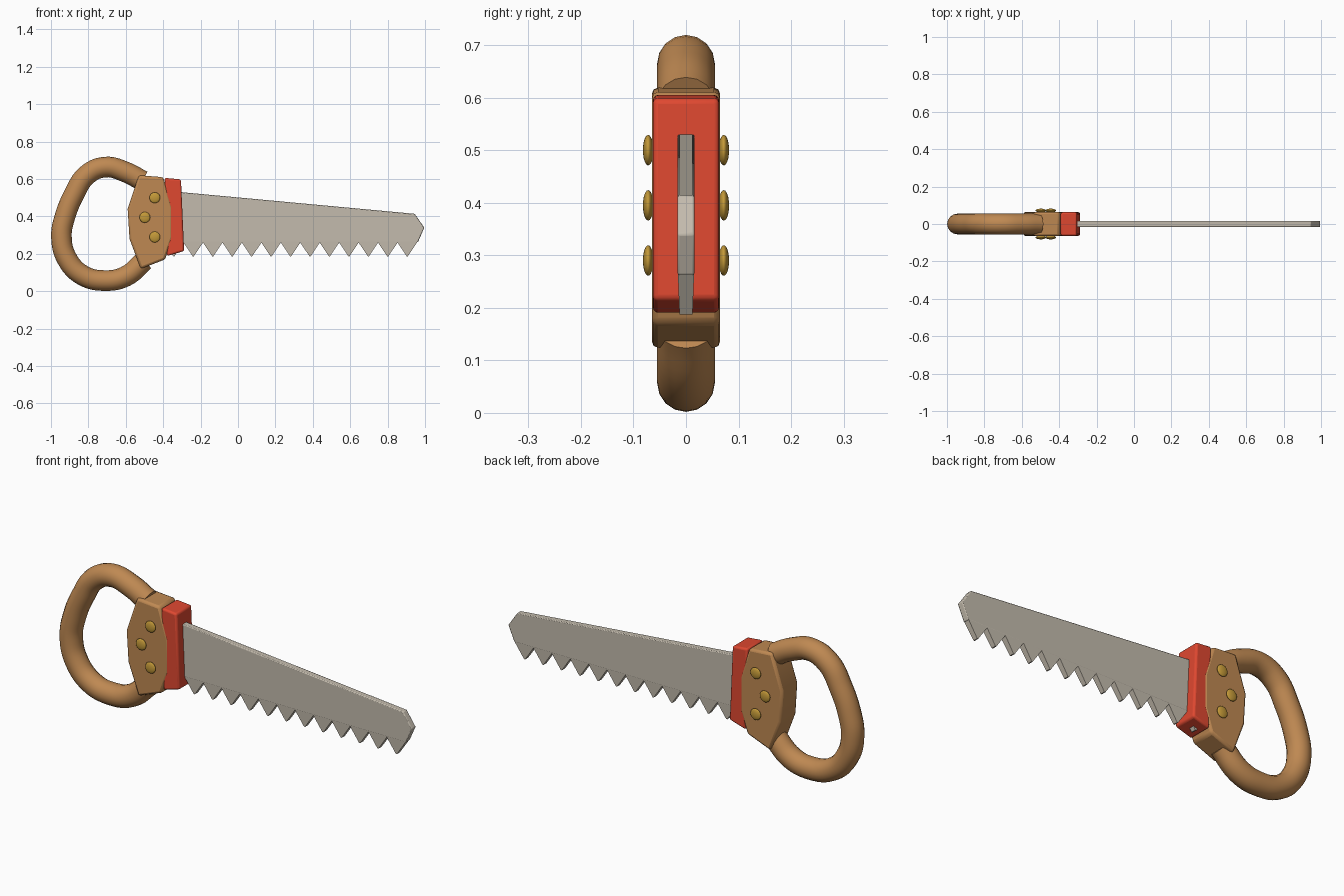
import bpy, bmesh, math

if "Cube" in bpy.data.objects:
    bpy.data.objects.remove(bpy.data.objects["Cube"])


def material(name, rgb):
    m = bpy.data.materials.new(name)
    m.use_nodes = True
    m.diffuse_color = (*rgb, 1)
    bsdf = m.node_tree.nodes["Principled BSDF"]
    bsdf.inputs["Base Color"].default_value = (*rgb, 1)
    bsdf.inputs["Roughness"].default_value = 0.5
    return m


WOOD = material("warm wood", (0.52, 0.25, 0.085))
RED = material("red paint", (0.74, 0.065, 0.03))
STEEL = material("pale steel", (0.55, 0.50, 0.42))
BRASS = material("brass", (0.55, 0.32, 0.04))


def smooth(obj, angle=35):
    bpy.ops.object.select_all(action="DESELECT")
    obj.select_set(True)
    bpy.context.view_layer.objects.active = obj
    bpy.ops.object.shade_smooth_by_angle(angle=math.radians(angle))


def finish(name, bm, mat):
    bmesh.ops.recalc_face_normals(bm, faces=bm.faces)
    mesh = bpy.data.meshes.new(name)
    bm.to_mesh(mesh)
    bm.free()
    obj = bpy.data.objects.new(name, mesh)
    bpy.context.collection.objects.link(obj)
    mesh.materials.append(mat)
    return obj


def prism(bm, outline, half):
    """Extrude an x-z outline symmetrically along y."""
    face = bm.faces.new([bm.verts.new((x, -half, z)) for x, z in outline])
    out = bmesh.ops.extrude_face_region(bm, geom=[face])["geom"]
    for v in out:
        if isinstance(v, bmesh.types.BMVert):
            v.co.y = half


def slab(name, outline, half, mat, bevel, segments):
    bm = bmesh.new()
    prism(bm, outline, half)
    obj = finish(name, bm, mat)
    mod = obj.modifiers.new("rounded edges", "BEVEL")
    mod.width, mod.segments = bevel, segments
    mod.limit_method, mod.angle_limit = "ANGLE", math.radians(40)
    smooth(obj)
    return obj


# Bent tubular grip
path = [(-0.51, 0.59), (-0.60, 0.637), (-0.71, 0.664), (-0.81, 0.62),
        (-0.875, 0.52), (-0.925, 0.40), (-0.944, 0.29), (-0.915, 0.175),
        (-0.83, 0.085), (-0.71, 0.057), (-0.60, 0.08), (-0.50, 0.165)]
curve = bpy.data.curves.new("grip", "CURVE")
curve.dimensions = "3D"
curve.bevel_depth = 0.055
curve.bevel_resolution = 6
curve.use_fill_caps = True
spline = curve.splines.new("BEZIER")
spline.bezier_points.add(len(path) - 1)
spline.resolution_u = 6
for p, (x, z) in zip(spline.bezier_points, path):
    p.co = (x, 0, z)
    p.handle_left_type = p.handle_right_type = "AUTO"
grip = bpy.data.objects.new("grip", curve)
bpy.context.collection.objects.link(grip)
curve.materials.append(WOOD)
bpy.ops.object.select_all(action="DESELECT")
grip.select_set(True)
bpy.context.view_layer.objects.active = grip
bpy.ops.object.convert(target="MESH")
smooth(bpy.context.view_layer.objects.active)

# Faceted wooden block that joins grip and collar
slab("handle_block",
     [(-0.53, 0.62), (-0.40, 0.61), (-0.35, 0.45), (-0.35, 0.285),
      (-0.39, 0.17), (-0.52, 0.12), (-0.58, 0.28), (-0.59, 0.44)],
     0.065, WOOD, 0.012, 2)

# Painted collar
slab("collar", [(-0.392, 0.606), (-0.305, 0.598), (-0.288, 0.215), (-0.38, 0.188)],
     0.063, RED, 0.01, 3)

# Blade plate
ROOT = 0.262
slab("blade", [(-0.36, 0.535), (0.945, 0.414), (0.996, 0.34), (0.962, ROOT), (-0.36, ROOT)],
     0.016, STEEL, 0.004, 2)

# Row of tapered teeth
bm = bmesh.new()
PITCH, HALF_TOOTH = 0.104, 0.056
for i in range(13):
    tip = 0.905 - i * PITCH
    prism(bm, [(tip - HALF_TOOTH, ROOT + 0.004), (tip + HALF_TOOTH, ROOT + 0.004),
               (tip + 0.003, 0.187), (tip - 0.003, 0.187)], 0.0155)
for v in bm.verts:
    if v.co.z < 0.2:
        v.co.y *= 0.8
smooth(finish("teeth", bm, STEEL), 20)

# Domed rivets on both faces
for side, label in ((-1, "front"), (1, "back")):
    for i, (x, z) in enumerate([(-0.445, 0.50), (-0.498, 0.395), (-0.445, 0.29)]):
        bpy.ops.mesh.primitive_uv_sphere_add(segments=20, ring_count=12, radius=1,
                                             location=(x, side * 0.072, z))
        rivet = bpy.context.object
        rivet.name = f"rivet_{label}_{i + 1}"
        rivet.scale = (0.029, 0.01, 0.029)
        rivet.data.materials.append(BRASS)
        smooth(rivet, 60)
